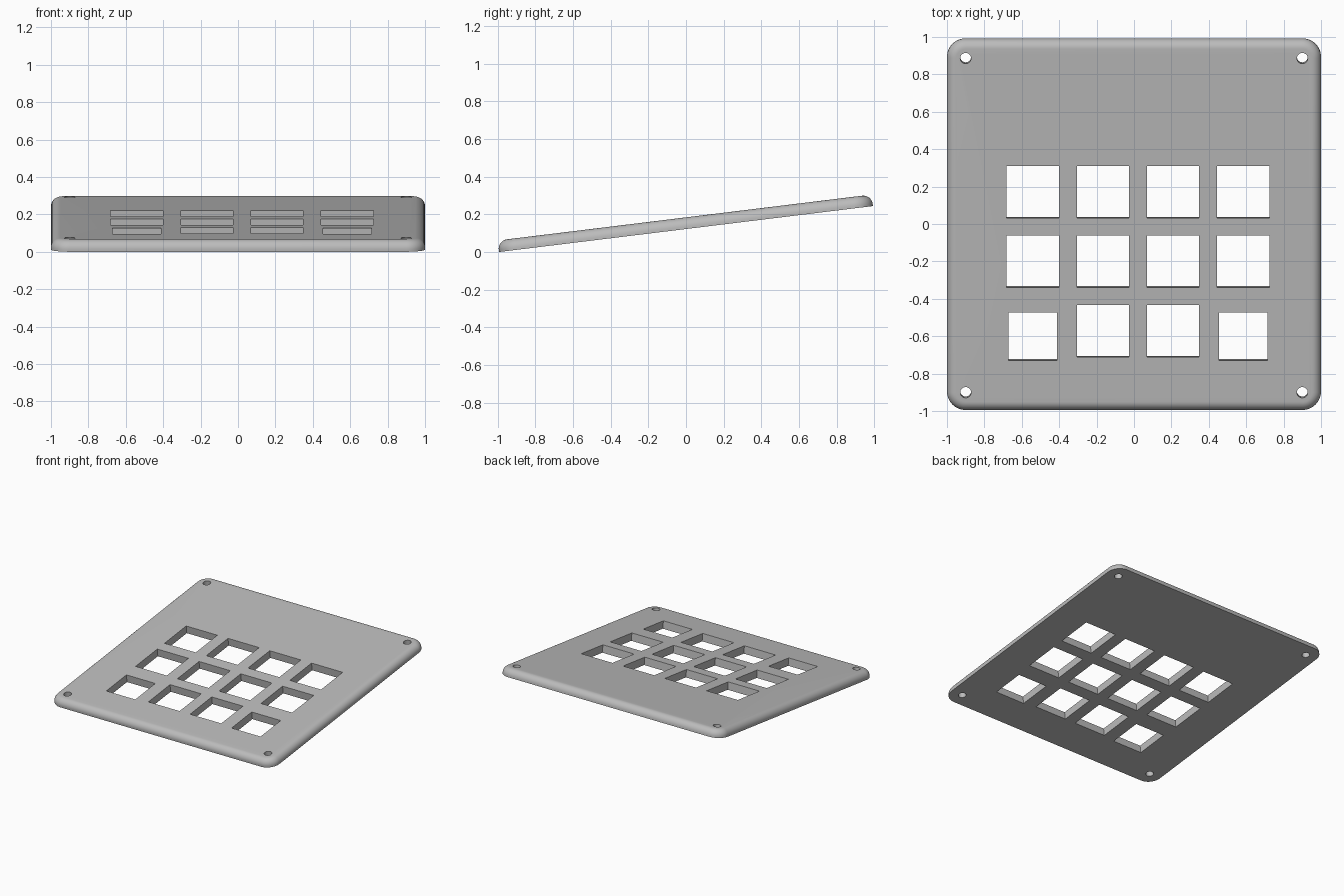
import bpy, bmesh
from math import sin, cos, pi, radians
from mathutils import Matrix

THICK, HALF, CORNER, ROUND = 0.0615, 1.0, 0.1, 0.05
TILT = radians(7)

if "Cube" in bpy.data.objects:
    bpy.data.objects.remove(bpy.data.objects["Cube"])

grey = bpy.data.materials.new("mid grey plastic")
grey.use_nodes = True
colour = (0.5, 0.5, 0.5, 1)
grey.diffuse_color = colour
grey.node_tree.nodes["Principled BSDF"].inputs["Base Color"].default_value = colour


def make_object(name, bm):
    bmesh.ops.recalc_face_normals(bm, faces=bm.faces)
    mesh = bpy.data.meshes.new(name)
    bm.to_mesh(mesh)
    bm.free()
    obj = bpy.data.objects.new(name, mesh)
    mesh.materials.append(grey)
    bpy.context.collection.objects.link(obj)
    return obj


def ring(bm, inset, z, steps=12):
    """Rounded square outline, pulled in by inset."""
    c, r = HALF - CORNER, CORNER - inset
    verts = []
    for k, (sx, sy) in enumerate([(1, 1), (-1, 1), (-1, -1), (1, -1)]):
        for i in range(steps + 1):
            a = (k + i / steps) * pi / 2
            verts.append(bm.verts.new((sx * c + r * cos(a), sy * c + r * sin(a), z)))
    return verts


# Plate: flat underside, straight rim, rounded upper edge
bm = bmesh.new()
profile = [(0, 0)]
for i in range(11):
    a = i / 10 * pi / 2
    profile.append((ROUND * (1 - cos(a)), THICK - ROUND + ROUND * sin(a)))
rings = [ring(bm, inset, z) for inset, z in profile]
for low, high in zip(rings, rings[1:]):
    for i in range(len(low)):
        j = (i + 1) % len(low)
        bm.faces.new((low[i], low[j], high[j], high[i]))
bm.faces.new(rings[0])
bm.faces.new(rings[-1])
plate = make_object("keypad_plate", bm)

# Cutters: key windows (smaller in the two front corners) and screw holes
bm = bmesh.new()
columns = [-0.5415, -0.166, 0.2085, 0.584]
for row, y in enumerate([0.179, -0.195, -0.57]):
    for col, x in enumerate(columns):
        size, cy = 0.28, y
        if row == 2 and col in (0, 3):
            size, cy = 0.26, y - 0.028
        bmesh.ops.create_cube(bm, size=1, matrix=Matrix.Translation((x, cy, 0.03))
                              @ Matrix.Diagonal((size, size, 0.4, 1)))
for sx in (-1, 1):
    for sy in (-1, 1):
        bmesh.ops.create_cone(bm, cap_ends=True, segments=32, radius1=0.029, radius2=0.029,
                              depth=0.4, matrix=Matrix.Translation((sx * 0.9, sy * 0.9, 0.03)))
cutter = make_object("hole_cutter", bm)
cutter.hide_render = True

# Cut the openings, then drop the cutter
mod = plate.modifiers.new("openings", "BOOLEAN")
mod.operation, mod.solver, mod.object = "DIFFERENCE", "EXACT", cutter
bpy.ops.object.select_all(action="DESELECT")
plate.select_set(True)
bpy.context.view_layer.objects.active = plate
bpy.ops.object.modifier_apply(modifier=mod.name)
bpy.data.objects.remove(cutter)

# Tilt so the front lower edge rests on the ground
plate.data.transform(Matrix.Translation((0, 0, HALF * sin(TILT))) @ Matrix.Rotation(TILT, 4, "X"))
bpy.ops.object.shade_smooth_by_angle(angle=radians(30))
